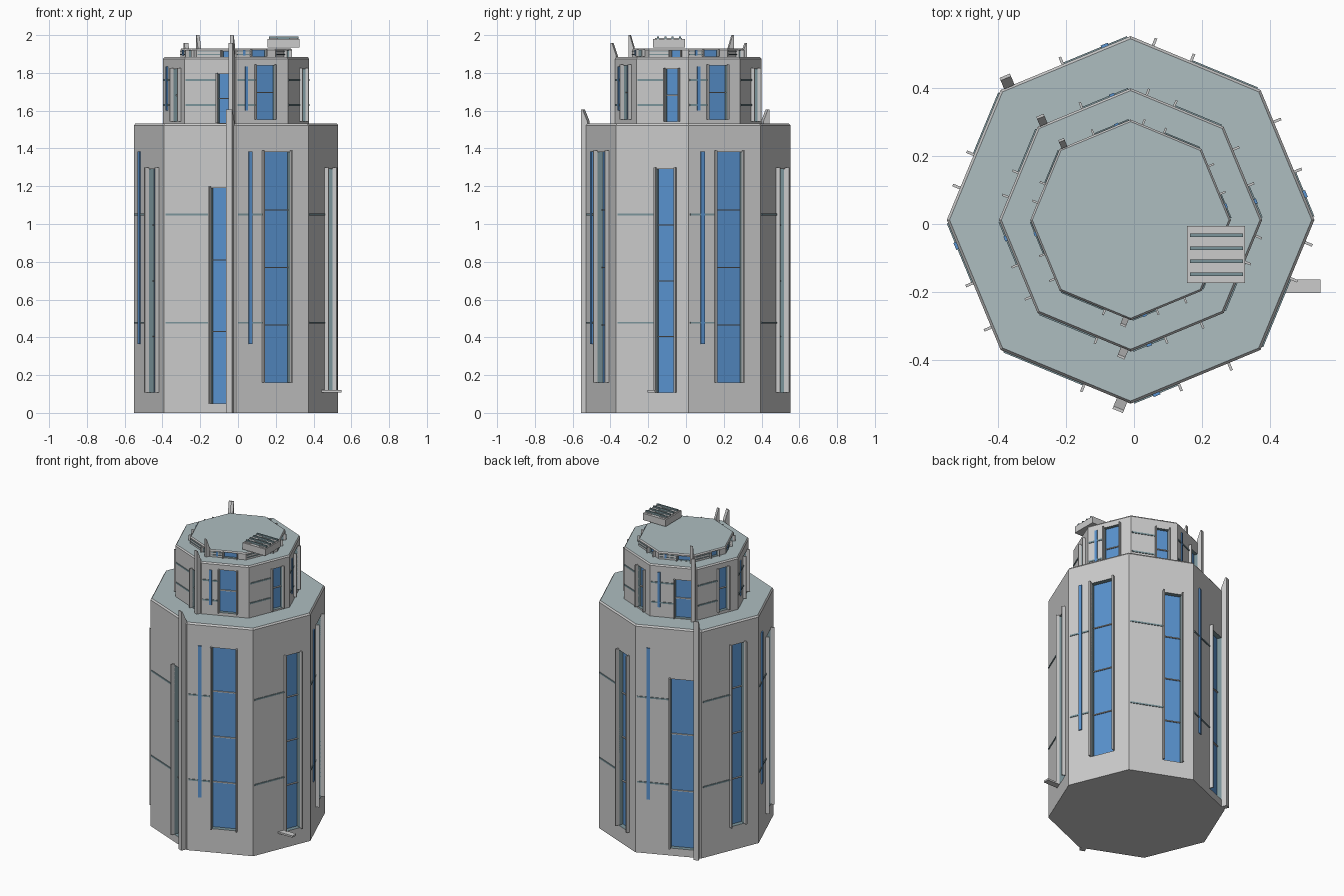
import bpy, bmesh, math
from mathutils import Matrix, Vector

if "Cube" in bpy.data.objects:
    bpy.data.objects.remove(bpy.data.objects["Cube"])

CX, CY, R1 = -0.01, 0.012, 0.5405


def material(name, rgb):
    m = bpy.data.materials.new(name)
    m.diffuse_color = (*rgb, 1)
    m.use_nodes = True
    m.node_tree.nodes["Principled BSDF"].inputs["Base Color"].default_value = m.diffuse_color
    return m


GLASS = material("blue_glass", (0.1, 0.29, 0.62))
ROOF = material("roof_slate", (0.42, 0.51, 0.53))
TRIM = material("dark_trim", (0.2, 0.3, 0.33))
WALL = material("wall_grey", (0.83, 0.85, 0.83))


def finish(bm, name, *mats):
    bmesh.ops.recalc_face_normals(bm, faces=bm.faces)
    me = bpy.data.meshes.new(name)
    bm.to_mesh(me)
    bm.free()
    for m in mats:
        me.materials.append(m)
    ob = bpy.data.objects.new(name, me)
    bpy.context.collection.objects.link(ob)
    return ob


def box(bm, lo, hi, frame=Matrix()):
    lo, hi = Vector(lo), Vector(hi)
    m = frame @ Matrix.Translation((lo + hi) / 2) @ Matrix.Diagonal((*(hi - lo), 1))
    bmesh.ops.create_cube(bm, size=1, matrix=m)


def face_frame(k, r):
    # x runs along the wall from its first corner, y points outward, z up
    a, n = math.radians(45 * k), math.radians(45 * k + 22.5)
    return Matrix(((-math.sin(n), math.cos(n), 0, CX + r * math.cos(a)),
                   (math.cos(n), math.sin(n), 0, CY + r * math.sin(a)),
                   (0, 0, 1, 0), (0, 0, 0, 1)))


def quad(bm, frame, pts, mat=0):
    f = bm.faces.new([bm.verts.new(frame @ Vector(p)) for p in pts])
    f.material_index = mat


def tower_body(name, r, z0, z1, c, depth, openings):
    # octagonal prism: walls with recessed windows, chamfered rim, slate roof
    bm = bmesh.new()
    width = 2 * r * math.sin(math.pi / 8)
    zc = z1 - c * 1.3
    for k, (t0, t1, lo, hi) in enumerate(openings):
        f = face_frame(k, r)
        ts, zs = (0, t0, t1, width), (z0, lo, hi, zc)
        for i in range(3):
            for j in range(3):
                if (i, j) != (1, 1):
                    quad(bm, f, [(ts[i], 0, zs[j]), (ts[i + 1], 0, zs[j]),
                                 (ts[i + 1], 0, zs[j + 1]), (ts[i], 0, zs[j + 1])])
        # window reveals and glass pane
        rim = [(t0, lo), (t1, lo), (t1, hi), (t0, hi)]
        for (ta, za), (tb, zb) in zip(rim, rim[1:] + rim[:1]):
            quad(bm, f, [(ta, 0, za), (tb, 0, zb), (tb, -depth, zb), (ta, -depth, za)], 2)
        quad(bm, f, [(t, -depth, z) for t, z in rim], 3)
    rings = [[(CX + rad * math.cos(i * math.pi / 4), CY + rad * math.sin(i * math.pi / 4), z)
              for i in range(8)] for rad, z in ((r, z0), (r, zc), (r - c, z1))]
    for i in range(8):
        j = (i + 1) % 8
        quad(bm, Matrix(), (rings[1][i], rings[1][j], rings[2][j], rings[2][i]))
    quad(bm, Matrix(), rings[0][::-1])
    quad(bm, Matrix(), rings[2], 1)
    bmesh.ops.remove_doubles(bm, verts=bm.verts, dist=1e-5)
    finish(bm, name, WALL, ROOF, TRIM, GLASS)


def pillar(bm, frame, t0, t1, depth, z0, z1, drop):
    # upright fin whose top slopes down toward the tower
    prof = ((-0.002, z0), (depth, z0), (depth, z1), (depth * 0.75, z1), (-0.002, z1 - drop))
    a = [bm.verts.new(frame @ Vector((t0, y, z))) for y, z in prof]
    b = [bm.verts.new(frame @ Vector((t1, y, z))) for y, z in prof]
    bm.faces.new(a)
    bm.faces.new(b[::-1])
    for i in range(5):
        j = (i + 1) % 5
        bm.faces.new((a[i], b[i], b[j], a[j]))


# per wall: window start, window end, has slit window, height type, has pillar
WALLS = [(.157, .308, 1, "A", 0), (.225, .338, 0, "C", 0), (.22, .37, 1, "B", 1),
         (.21, .308, 0, "A", 0), (.205, .338, 1, "C", 0), (.27, .37, 0, "B", 1),
         (.157, .308, 1, "A", 0), (.232, .338, 0, "C", 0)]

# per tier: radius, bottom, top, window heights, panes, slit heights, band heights, pillar top
TIERS = {
    "lower": (R1, 0, 1.533, {"A": (.16, 1.38), "B": (.05, 1.19), "C": (.108, 1.29)},
              {"A": 4, "B": 3, "C": 4}, (.366, 1.385), (.477, 1.05), 1.607),
    "middle": (.387, 1.533, 1.883, {"A": (1.553, 1.84), "B": (1.536, 1.793), "C": (1.543, 1.82)},
               {"A": 2, "B": 2, "C": 2}, (1.6, 1.835), (1.63, 1.763), 1.957),
    "upper": (.295, 1.883, 1.93, {"A": (1.886, 1.92), "B": (1.884, 1.914), "C": (1.885, 1.918)},
              {"A": 1, "B": 1, "C": 1}, (1.892, 1.92), (1.897, 1.914), 2.0),
}

for tier, (r, z0, z1, spans, panes, slit, bands, ptop) in TIERS.items():
    s = r / R1
    q = math.sqrt(s)
    depth = .03 * s
    tower_body(tier + "_tower", r, z0, z1, .008 * q, depth,
               [(w[0] * s, w[1] * s, *spans[w[3]]) for w in WALLS])
    slits, frames, trim, pillars = (bmesh.new() for _ in range(4))
    for k, (t0, t1, has_slit, kind, has_pillar) in enumerate(WALLS):
        f = face_frame(k, r)
        t0, t1 = t0 * s, t1 * s
        lo, hi = spans[kind]
        # window side fins and mullions
        top = min(hi + .008 * s, z1 - .002)
        for t in (t0 - .004 * q, t1 + .004 * q):
            box(frames, (t - .004 * q, -.004, lo), (t + .004 * q, .023 * q, top), f)
        for i in range(1, panes[kind]):
            z = lo + (hi - lo) * i / panes[kind]
            box(frames, (t0, -depth - .002, z - .003), (t1, -depth + .008, z + .003), f)
        # narrow slit window
        if has_slit:
            box(slits, (.07 * s, -.01, slit[0]), (.092 * s, .008 * q, slit[1]), f)
        # horizontal bands
        h = .005 if tier != "upper" else .002
        for z in bands:
            box(trim, (.01 * s, -.005, z - h), (t0 - .004 * q, .004, z + h), f)
        # corner pillar
        if has_pillar:
            pillar(pillars, f, .37 * s, .403 * s, .034 * q, z0, ptop, .065)
    finish(slits, tier + "_slit_windows", GLASS)
    finish(frames, tier + "_window_frames", WALL)
    finish(trim, tier + "_wall_bands", TRIM)
    finish(pillars, tier + "_pillars", WALL)

# small ledge on the lower wall
bm = bmesh.new()
box(bm, (.44, -.203, .108), (.548, -.163, .12))
finish(bm, "ledge", WALL)

# rooftop unit with rails and slats
bm = bmesh.new()
box(bm, (.156, -.174, 1.935), (.326, -.006, 1.98))
for x in (.165, .271):
    box(bm, (x, -.165, 1.978), (x + .046, -.02, 1.984))
finish(bm, "roof_unit", WALL)
bm = bmesh.new()
for i in range(4):
    y = -.148 + i * .0385
    box(bm, (.165, y - .005, 1.98), (.32, y + .005, 1.993))
finish(bm, "roof_unit_slats", TRIM)
